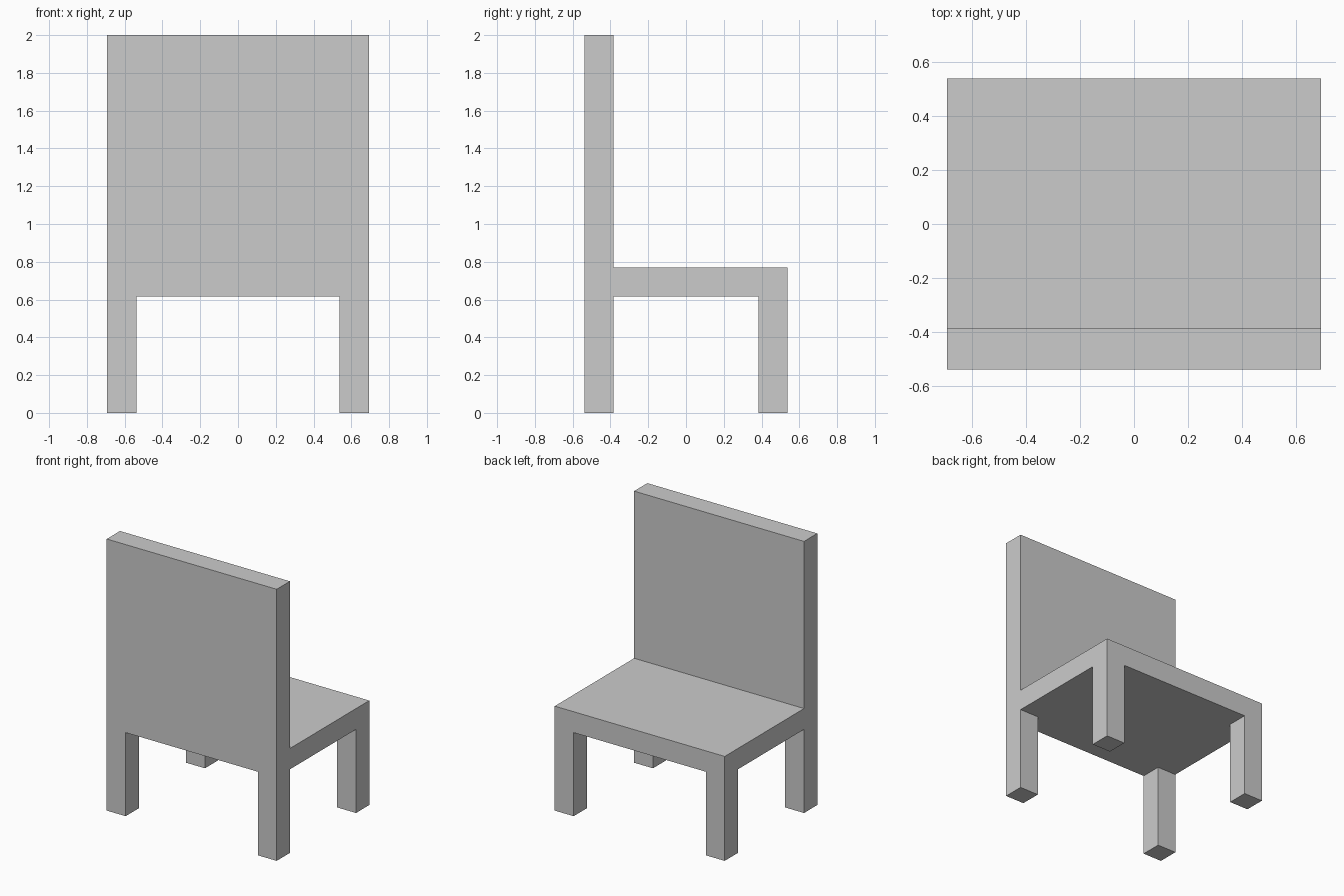
import bpy, bmesh
from mathutils import Matrix, Vector

if "Cube" in bpy.data.objects:
    bpy.data.objects.remove(bpy.data.objects["Cube"])

U = 2 / 13                      # board thickness; everything is a multiple of it
W, D, H = 9 * U, 7 * U, 13 * U  # overall width, depth, height
SEAT_LOW, SEAT_TOP = 4 * U, 5 * U

bm = bmesh.new()


def cut(axis, offset):
    """Slice the whole mesh at +-offset along an axis."""
    for s in (-1, 1):
        bmesh.ops.bisect_plane(bm, geom=bm.verts[:] + bm.edges[:] + bm.faces[:],
                               dist=1e-5, plane_co=axis * offset * s, plane_no=axis)


def extrude(faces, dz):
    """Pull each face straight along z."""
    for f in bmesh.ops.extrude_discrete_faces(bm, faces=faces)["faces"]:
        bmesh.ops.translate(bm, verts=f.verts[:], vec=(0, 0, dz))


# Seat slab
bmesh.ops.create_cube(bm, size=1, matrix=Matrix.Translation((0, 0, SEAT_LOW + U / 2))
                      @ Matrix.Diagonal((W, D, U, 1)))
cut(Vector((0, 1, 0)), D / 2 - U)

# Backrest pulled up from the rear strip (rear is at -y)
bm.normal_update()
extrude([f for f in bm.faces if f.normal.z > 0.9
         and f.calc_center_median().y < -(D / 2 - U)], H - SEAT_TOP)

# Legs pulled down from the four corners
cut(Vector((1, 0, 0)), W / 2 - U)
bm.normal_update()
extrude([f for f in bm.faces if f.normal.z < -0.9
         and abs(f.calc_center_median().x) > W / 2 - U
         and abs(f.calc_center_median().y) > D / 2 - U], -SEAT_LOW)

# Merge flat areas into clean faces
bmesh.ops.remove_doubles(bm, verts=bm.verts[:], dist=1e-5)
bmesh.ops.dissolve_limit(bm, angle_limit=0.01, verts=bm.verts[:], edges=bm.edges[:])
bmesh.ops.recalc_face_normals(bm, faces=bm.faces[:])

mesh = bpy.data.meshes.new("chair")
bm.to_mesh(mesh)
bm.free()
bpy.context.collection.objects.link(bpy.data.objects.new("chair", mesh))
